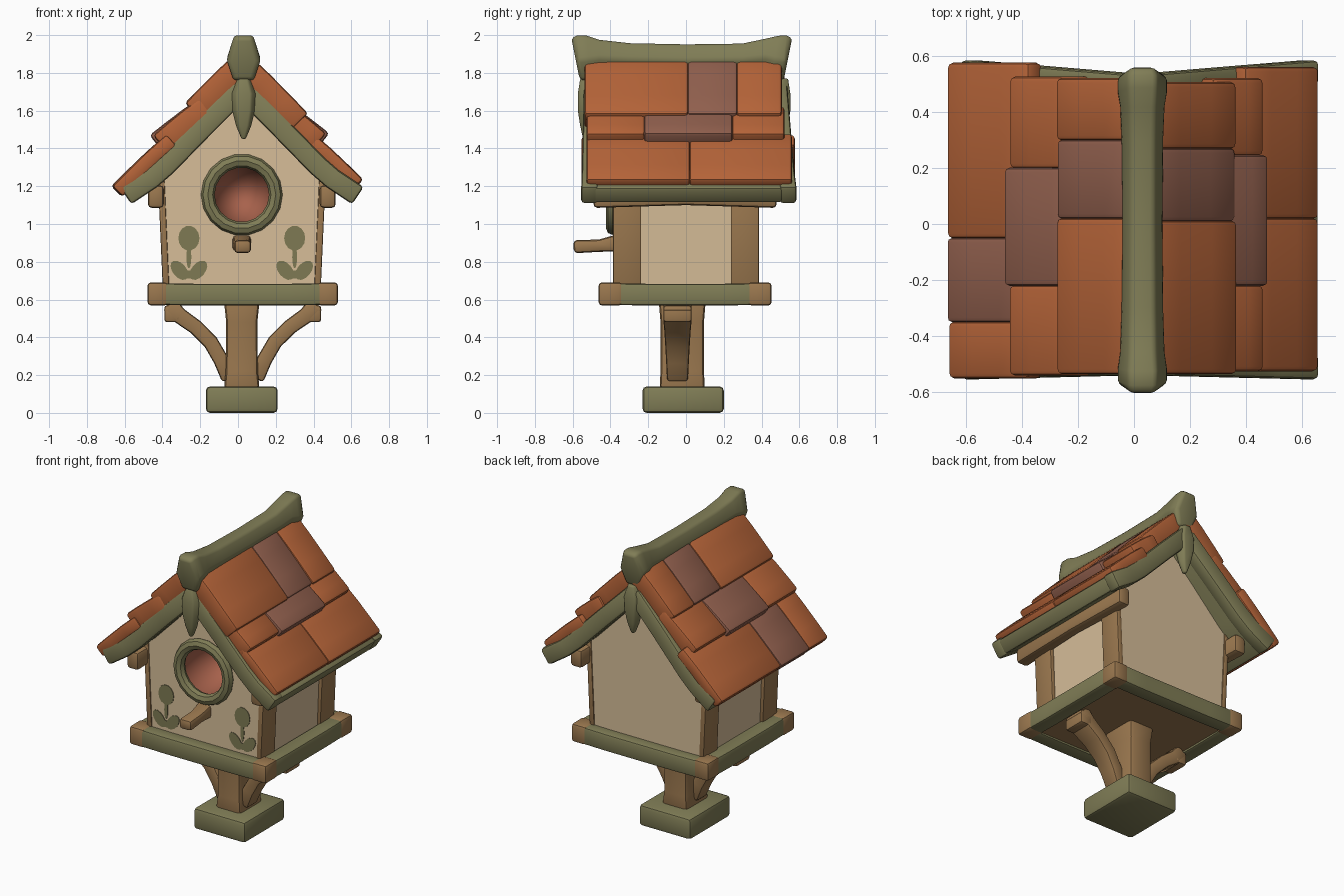
import bpy, bmesh, math, random
from mathutils import Vector, Matrix

if "Cube" in bpy.data.objects:
    bpy.data.objects.remove(bpy.data.objects["Cube"])

random.seed(4)
CX = 0.02  # centre line of the house


def material(name, r, g, b):
    m = bpy.data.materials.new(name)
    m.diffuse_color = [((c / 255 + 0.055) / 1.055) ** 2.4 for c in (r, g, b)] + [1]
    m.use_nodes = True
    m.node_tree.nodes["Principled BSDF"].inputs["Base Color"].default_value = m.diffuse_color
    return m


GREEN = material("moss_green", 128, 125, 86)
ORANGE = material("tile_orange", 180, 99, 56)
MAUVE = material("tile_mauve", 144, 95, 77)
CREAM = material("wall_cream", 215, 190, 153)
BROWN = material("wood_brown", 155, 120, 79)
INSIDE = material("inside_red_brown", 168, 98, 76)
LEAF = material("painted_leaf_green", 126, 122, 84)

SQUARE = [(-.5, -.5), (.5, -.5), (.5, .5), (-.5, .5)]
HEX = [(-.28, -.5), (.28, -.5), (.5, .05), (.3, .5), (-.3, .5), (-.5, .05)]


def smooth(ob):
    bpy.ops.object.select_all(action='DESELECT')
    ob.select_set(True)
    bpy.context.view_layer.objects.active = ob
    bpy.ops.object.shade_smooth_by_angle(angle=math.radians(40))


def finish(name, bm, mats, bevel=0.0):
    """Turn a bmesh into an object with soft edges."""
    bmesh.ops.recalc_face_normals(bm, faces=bm.faces)
    me = bpy.data.meshes.new(name)
    bm.to_mesh(me)
    bm.free()
    ob = bpy.data.objects.new(name, me)
    bpy.context.collection.objects.link(ob)
    for m in mats:
        me.materials.append(m)
    bpy.context.view_layer.objects.active = ob
    if bevel:
        mod = ob.modifiers.new("soft_edges", 'BEVEL')
        mod.width, mod.segments, mod.limit_method = bevel, 2, 'ANGLE'
        mod.angle_limit = math.radians(35)
        bpy.ops.object.modifier_apply(modifier=mod.name)
    smooth(ob)
    return ob


def sweep(name, path, mat, side, bevel=0.015, section=SQUARE):
    """path: (x, y, z, width along side, height across)."""
    bm = bmesh.new()
    pts = [Vector(p[:3]) for p in path]
    side = Vector(side)
    rings = []
    for i, p in enumerate(path):
        t = (pts[min(i + 1, len(pts) - 1)] - pts[max(i - 1, 0)]).normalized()
        up = t.cross(side).normalized()
        rings.append([bm.verts.new(pts[i] + side * a * p[3] + up * b * p[4]) for a, b in section])
    n = len(section)
    for r, q in zip(rings, rings[1:]):
        for k in range(n):
            bm.faces.new((r[k], r[(k + 1) % n], q[(k + 1) % n], q[k]))
    bm.faces.new(rings[0])
    bm.faces.new(rings[-1])
    return finish(name, bm, [mat], bevel)


def box(name, c, size, mat, bevel=0.015):
    bm = bmesh.new()
    bmesh.ops.create_cube(bm, size=1, matrix=Matrix.Translation(c) @ Matrix.Diagonal((*size, 1)))
    return finish(name, bm, [mat], bevel)


X, Y = (1, 0, 0), (0, 1, 0)

# stand: foot, post and curved braces
box("foot_block", (CX, -.015, .07), (.38, .43, .14), GREEN, .022)
sweep("post", [(CX, -.02, .12, .19, .24), (CX, -.02, .22, .17, .23),
               (CX, -.02, .48, .165, .23), (CX, -.02, .6, .19, .25)], BROWN, X, .025)
for s, label in ((-1, "left"), (1, "right")):
    arc = [(.39, .575, .15, .09), (.335, .515, .15, .085), (.25, .455, .14, .08),
           (.17, .375, .13, .08), (.115, .28, .12, .08), (.07, .18, .11, .085)]
    sweep("brace_" + label, [(.025 + s * u, -.045, z, w, h) for u, z, w, h in arc], BROWN, Y)
    box("brace_pad_" + label, (.025 + s * .37, -.045, .525), (.09, .15, .09), BROWN)

# tray: floor, rim with slight sag, wooden corners
TX, TY = .025, -.005
box("tray_floor", (TX, TY, .625), (.9, .8, .085), BROWN, 0)
for s, lx, ly in ((-1, "left", "front"), (1, "right", "back")):
    sweep("tray_rim_" + ly, [(TX + u, TY + s * .405, z, .1, .115) for u, z in
                             ((-.49, .63), (-.25, .626), (.25, .626), (.49, .63))], GREEN, Y)
    sweep("tray_rim_" + lx, [(TX + s * .45, TY + u, z, .1, .115) for u, z in
                             ((-.44, .63), (-.2, .626), (.2, .626), (.44, .63))], GREEN, X)
    for t, l2 in ((-1, "front"), (1, "back")):
        box(f"tray_corner_{lx}_{l2}", (TX + s * .45, TY + t * .395, .63), (.108, .126, .122), BROWN, .018)

# house body: gabled prism, widening upward
bm = bmesh.new()
outline = [(-.395, .62), (.395, .62), (.42, 1.27), (0, 1.69), (-.42, 1.27)]
ends = [[bm.verts.new((CX + x, y, z)) for x, z in outline] for y in (-.38, .38)]
for e in ends:
    bm.faces.new(e)
for k in range(5):
    bm.faces.new((ends[0][k], ends[0][(k + 1) % 5], ends[1][(k + 1) % 5], ends[1][k]))
body = finish("house_body", bm, [CREAM, INSIDE])

# entrance hollow cut into the front wall
bm = bmesh.new()
bmesh.ops.create_uvsphere(bm, u_segments=28, v_segments=16, radius=.165,
                          matrix=Matrix.Translation((CX, -.33, 1.155)) @ Matrix.Diagonal((1, 1.7, 1, 1)))
for f in bm.faces:
    f.material_index = 1
cutter = finish("hole_cutter", bm, [CREAM, INSIDE])
cutter.hide_render = True
bpy.context.view_layer.objects.active = body
mod = body.modifiers.new("hole", 'BOOLEAN')
mod.operation, mod.object, mod.solver = 'DIFFERENCE', cutter, 'EXACT'
bpy.ops.object.modifier_apply(modifier=mod.name)
bpy.data.objects.remove(cutter)
smooth(body)

# entrance ring and perch
bpy.ops.mesh.primitive_torus_add(major_segments=18, minor_segments=8, major_radius=.18, minor_radius=.036,
                                 location=(CX, -.388, 1.155), rotation=(math.pi / 2, 0, 0))
ring = bpy.context.object
ring.name = "entrance_ring"
ring.data.materials.append(GREEN)
smooth(ring)
sweep("perch", [(CX, -.36, .9, .1, .09), (CX, -.46, .885, .085, .065),
                (CX + .005, -.595, .88, .09, .07)], BROWN, X, .02)

# painted flowers on the front wall: bud, stem and leaves
PETALS = [(0, .93, .056, .066, 0), (0, .83, .013, .06, 0), (-.05, .76, .036, .06, .7),
          (.05, .76, .036, .06, -.7), (0, .737, .055, .022, 0)]
for s, label in ((-1, "left"), (1, "right")):
    bm = bmesh.new()
    for u, z, rx, rz, rot in PETALS:
        vs = []
        for k in range(14):
            a = k * math.tau / 14
            px, pz = rx * math.cos(a), rz * math.sin(a)
            vs.append(bm.verts.new((CX + s * .28 + u + px * math.cos(rot) - pz * math.sin(rot), -.3805,
                                    z - .005 + px * math.sin(rot) + pz * math.cos(rot))))
        f = bm.faces.new(vs)
        g = bmesh.ops.extrude_face_region(bm, geom=[f])
        bmesh.ops.translate(bm, vec=(0, -.004, 0),
                            verts=[v for v in g["geom"] if isinstance(v, bmesh.types.BMVert)])
    finish("painted_flower_" + label, bm, [LEAF])

# corner boards, eave beams, roof deck and barge boards
SLOPE = [(.0, 1.715), (.2, 1.515), (.40, 1.31), (.48, 1.24), (.615, 1.15)]
for s, lx in ((-1, "left"), (1, "right")):
    for t, ly in ((-1, "front"), (1, "back")):
        sweep(f"corner_board_{lx}_{ly}", [(CX + s * .4, t * .312, .64, .035, .15),
                                          (CX + s * .427, t * .312, 1.25, .035, .15)], BROWN, X, .008)
        y0, y1 = (-.495, -.51) if t < 0 else (.49, .54)
        sweep(f"barge_board_{lx}_{ly}", [(CX + s * u, y0 + (y1 - y0) * u / .6, z, .09, .11)
                                         for u, z in SLOPE], GREEN, Y, .018)
    sweep("eave_beam_" + lx, [(CX + s * .455, -.49, 1.145, .085, .12), (CX + s * .455, 0, 1.15, .075, .1),
                              (CX + s * .455, .48, 1.145, .085, .12)], BROWN, X, .02)
    sweep("roof_deck_" + lx, [(CX + s * u, .01, z, 1.0, .095) for u, z in SLOPE], GREEN, Y)

# roof tiles: rows of (start u, end u, start lift, end lift, [(y0, y1, colour)])
O, M = ORANGE, MAUVE
ROWS = {
    -1: [(.04, .305, -.01, 0, [(-.535, .02, O), (.02, .3, M), (.3, .52, O)]),
         (.23, .48, -.055, 0, [(-.54, -.22, O), (-.22, .2, M), (.2, .525, O)]),
         (.40, .69, -.07, -.055, [(-.55, -.35, O), (-.35, -.05, M), (-.05, .575, O)])],
    1: [(.04, .35, -.01, -.01, [(-.535, .01, O), (.01, .27, M), (.27, .505, O)]),
        (.27, .455, -.055, -.015, [(-.525, -.22, O), (-.22, .245, M), (.245, .52, O)]),
        (.38, .65, -.085, -.06, [(-.525, .02, O), (.02, .56, O)])]}
for s, lx in ((-1, "left"), (1, "right")):
    for r, (u0, u1, l0, l1, tiles) in enumerate(ROWS[s]):
        thick = .08 if r == 2 else .13
        for k, (y0, y1, mat) in enumerate(tiles):
            extra = .014 if (r == 1 and mat is M) else random.uniform(-.008, .004)
            path = []
            for q, bulge in ((0, 0), (.35, .006), (.7, .004), (1, 0)):
                u = u0 + (u1 + extra - u0) * q
                z = 1.945 - u + l0 + (l1 - l0) * q + bulge + extra * q
                # sink the centre so the tile's top stays on the roof line
                d = thick * .354
                path.append((CX + s * (u - d), (y0 + y1) / 2, z - d, y1 - y0 + .004, thick))
            sweep(f"roof_tile_{lx}_{r + 1}_{k + 1}", path, mat, Y, .018)

# ridge cap with swollen, raised ends
RIDGE = [(-.585, 1.875, .15, .22), (-.56, 1.88, .18, .24), (-.515, 1.885, .18, .225), (-.46, 1.89, .165, .17),
         (-.3, 1.882, .155, .15), (0, 1.876, .15, .15), (.3, 1.88, .155, .15), (.42, 1.895, .165, .17),
         (.47, 1.885, .18, .225), (.515, 1.88, .18, .24), (.54, 1.875, .15, .22)]
sweep("ridge_cap", [(.03, y, z, w, h) for y, z, w, h in RIDGE], GREEN, (-1, 0, 0), .015,
      [(a, -b) for a, b in HEX])

# carved leaf pendants under both gable peaks
for y, label in ((-.53, "front"), (.51, "back")):
    sweep("pendant_" + label, [(.03, y, z, w, d) for z, w, d in
                               ((1.77, .07, .06), (1.69, .135, .085), (1.6, .125, .085),
                                (1.52, .085, .06), (1.45, .025, .03))], GREEN, X, .008, HEX)
